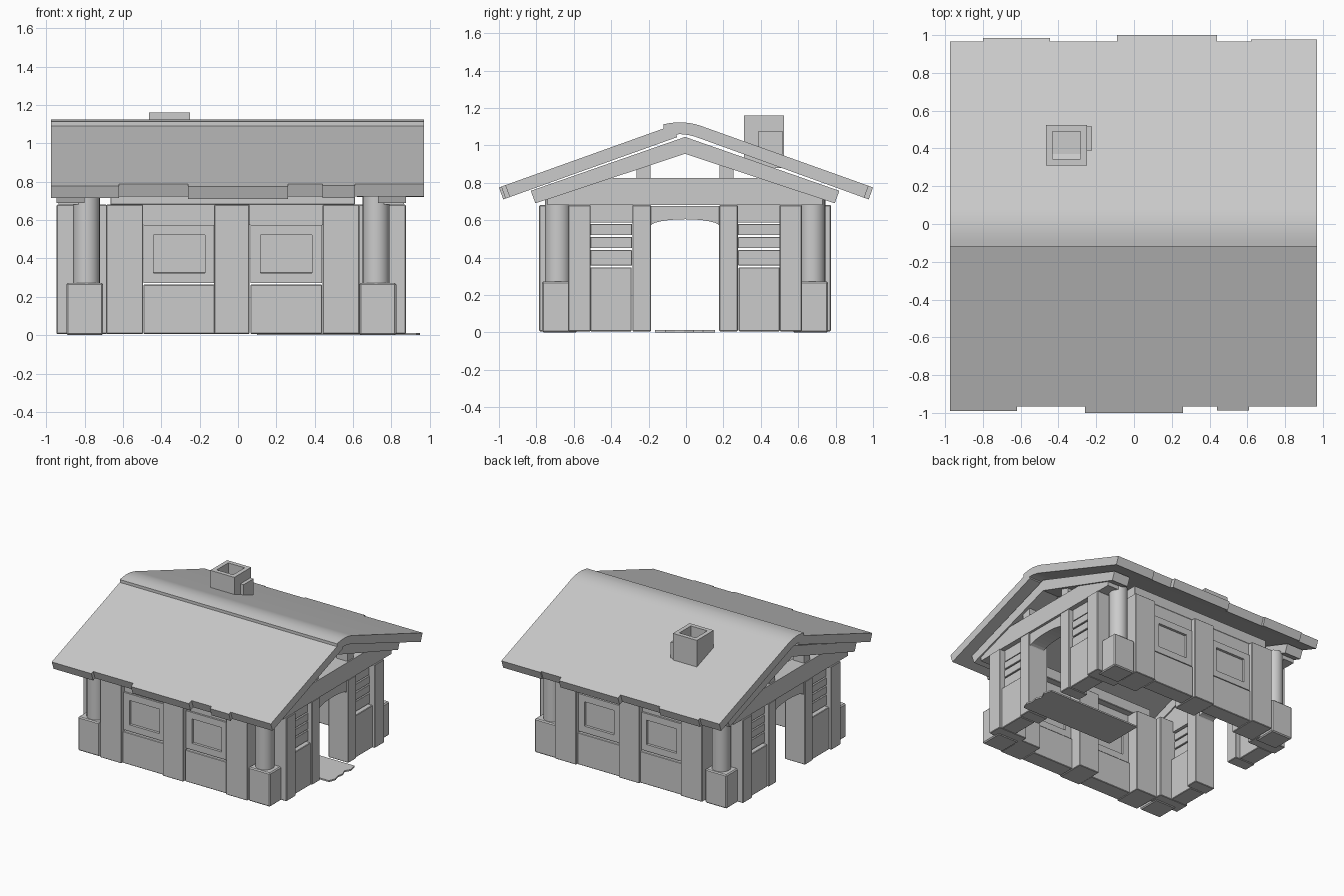
import bpy, bmesh, math

if "Cube" in bpy.data.objects:
    bpy.data.objects.remove(bpy.data.objects["Cube"])

CX, CY = -0.035, -0.005      # centre of the gables and corners
WX = -0.027                  # centre of the long wall panels
SIGNS = (-1, 1)


def finish(name, bm, bevel=0.0):
    bmesh.ops.recalc_face_normals(bm, faces=bm.faces)
    me = bpy.data.meshes.new(name)
    bm.to_mesh(me)
    bm.free()
    ob = bpy.data.objects.new(name, me)
    bpy.context.collection.objects.link(ob)
    if bevel:
        m = ob.modifiers.new("bevel", 'BEVEL')
        m.width = bevel
        m.segments = 1
    return ob


def recess(bm, faces, thick, depth):
    """Sink the middle of the faces, leaving a rim."""
    for t, d in ((thick, 0), (.0005, -depth)):
        bmesh.ops.inset_individual(bm, faces=faces, thickness=t, depth=d, use_even_offset=True)


def box(name, x, y, z, bevel=0.004, inset=None):
    bm = bmesh.new()
    bmesh.ops.create_cube(bm, size=1)
    for v in bm.verts:
        for i, r in enumerate((x, y, z)):
            v.co[i] = (r[0] + r[1]) / 2 + v.co[i] * abs(r[1] - r[0])
    if inset:                 # (axis, minimum normal, rim, depth)
        bm.normal_update()
        axis, lim, thick, depth = inset
        fs = [f for f in bm.faces if (f.normal.z if axis == 2 else abs(f.normal[axis])) > lim]
        recess(bm, fs, thick, depth)
        bevel = 0
    return finish(name, bm, bevel)


def prism(name, pts, a, b, axis='x', bevel=0.0):
    """Extrude a profile (y,z along x, or x,y along z)."""
    bm = bmesh.new()
    place = (lambda p: (a, *p)) if axis == 'x' else (lambda p: (*p, a))
    f = bm.faces.new([bm.verts.new(place(p)) for p in pts])
    ext = bmesh.ops.extrude_face_region(bm, geom=[f])['geom']
    vec = (b - a, 0, 0) if axis == 'x' else (0, 0, b - a)
    bmesh.ops.translate(bm, vec=vec, verts=[v for v in ext if isinstance(v, bmesh.types.BMVert)])
    return finish(name, bm, bevel)


def mx(s, a, b, c=CX):        # mirrored x range
    return sorted((c + s * a, c + s * b))


def my(s, a, b):              # mirrored y range
    return sorted((CY + s * a, CY + s * b))


B, TOP = 0.006, 0.68

# Corners: plinth, round column, gable corner post
for sx in SIGNS:
    for sy in SIGNS:
        box("corner_base", mx(sx, .668, .86), my(sy, .575, .765), (0, .273), .008)
        bpy.ops.mesh.primitive_cylinder_add(
            vertices=24, radius=.07, depth=.47,
            location=(CX + sx * .755, CY + sy * .68, .49))
        bpy.context.object.name = "corner_column"
        bpy.ops.object.shade_smooth_by_angle()
        box("gable_corner_post", mx(sx, .65, .91), my(sy, .505, .625), (B, TOP))

# Long walls: posts, low panels, recessed window panels, fillers, wall plate
for sy in SIGNS:
    box("middle_post", (-.125, .06), my(sy, .55, .78), (B, TOP))
    box("wall_plate", (-.665, .61), my(sy, .6, .74), (TOP, .77))
    for sx in SIGNS:
        box("wall_post", mx(sx, .468, .66, WX), my(sy, .55, .78), (B, TOP))
        box("low_panel", mx(sx, .092, .466, WX), my(sy, .63, .765), (B, .263))
        box("window_panel", mx(sx, .092, .466, WX), my(sy, .645, .755), (.272, .575),
            inset=(1, .9, .053, .02))
        box("wall_filler", mx(sx, .085, .475, WX), my(sy, .655, .74), (.575, TOP), 0)

# Gable walls: panels, louvre slats, door posts, arch, tie beam, rafters
arc = [(CY + .185 * math.cos(t), .567 + .038 * math.sin(t))
       for t in [math.pi * (.5 + i / 12) / 1 for i in range(-6, 7)]]
arch = [(CY - .185, .675), (CY + .185, .675)] + arc
for sx in SIGNS:
    prism("door_arch", arch, *mx(sx, .755, .885))
    prism("tie_beam", [(-.74, TOP), (.73, TOP), (.73, .755), (.56, .825), (-.57, .825), (-.74, .755)],
          *mx(sx, .775, .9))
    for sy in SIGNS:
        box("gable_low_panel", mx(sx, .755, .89), my(sy, .286, .506), (B, .348))
        for z0 in (.358, .45, .52):
            box("louvre_slat", mx(sx, .785, .865), my(sy, .284, .506),
                (z0, z0 + (.082 if z0 < .4 else .06)), .002)
        box("gable_filler", mx(sx, .77, .86), my(sy, .28, .51), (.588, TOP), 0)
        box("door_post", mx(sx, .72, .9), my(sy, .182, .282), (B, TOP))
        box("king_strut", mx(sx, .79, .89), my(sy, .185, .26), (.82, .95), 0)
        prism("rafter", [(CY + sy * p, z) for p, z in
                         ((0, 1.045), (.825, .757), (.80, .69), (0, .955))],
              *mx(sx, .765, .912))


# Roof slabs
def roof(y):
    return 1.133 - .358 * y


X0, X1, EDGE = -.975, .97, .966
under = lambda y: (y - .023, roof(y) - .064)
flip = lambda pts: [(-y, z) for y, z in pts]
prism("front_roof_slab", flip([(EDGE, roof(EDGE)), (.07, roof(.07)), under(.07), under(EDGE)]), X0, X1)
ridge = [(.08, 1.104), (.05, 1.113), (.02, 1.119), (-.015, 1.123), (-.05, 1.123),
         (-.085, 1.119), (-.12, 1.113), (-.12, 1.083), (-.065, 1.068),
         (-.065, 1.058), (-.03, 1.06), (.01, 1.056), (.05, 1.046)]
back = prism("back_roof_slab", [under(EDGE), (EDGE, roof(EDGE))] + ridge, X0, X1)
back.select_set(True)
bpy.context.view_layer.objects.active = back
bpy.ops.object.shade_smooth_by_angle(angle=math.radians(20))

# Uneven eave shingles
front_tiles = ((X0, -.62, .99), (-.26, .26, 1.0), (.44, .61, .988))
back_tiles = ((-.8, -.445, .985), (-.09, .44, 1.0), (.62, X1, .976))
for name, tiles, fn in (("front_eave", front_tiles, flip), ("back_eave", back_tiles, list)):
    for a, b, r in tiles:
        prism(name, fn([(EDGE, roof(EDGE)), (r, roof(r)), under(r), under(EDGE)]), a, b)

# Chimney: hollow square stack with a side stone
box("chimney", (-.465, -.25), (.31, .525), (.88, 1.16), inset=(2, .9, .034, .16))
box("chimney_side_stone", (-.26, -.222), (.388, .515), (.95, 1.078), 0)

# Door mat with a ragged outer end
prism("door_mat", [(.1, -.165), (.93, -.165), (.95, -.11), (.935, -.06), (.945, -.01),
                   (.925, .04), (.95, .09), (.935, .155), (.1, .155)], 0, .012, axis='z')
